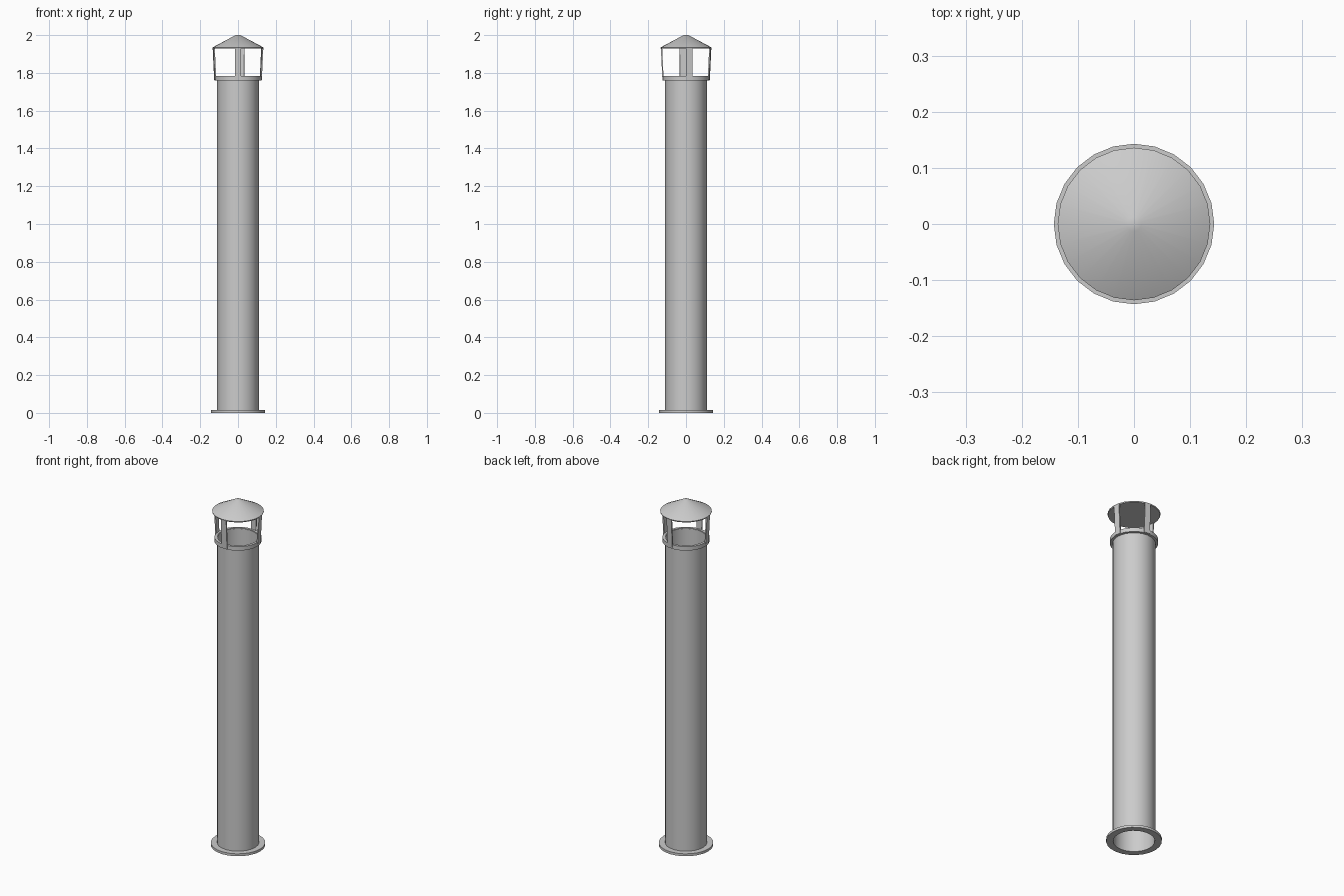
import bpy, bmesh, math

if "Cube" in bpy.data.objects:
    bpy.data.objects.remove(bpy.data.objects["Cube"])

SIDES = 24


def finish(name, bm):
    bmesh.ops.recalc_face_normals(bm, faces=bm.faces[:])
    mesh = bpy.data.meshes.new(name)
    bm.to_mesh(mesh)
    bm.free()
    obj = bpy.data.objects.new(name, mesh)
    bpy.context.collection.objects.link(obj)
    bpy.ops.object.select_all(action='DESELECT')
    obj.select_set(True)
    bpy.context.view_layer.objects.active = obj
    bpy.ops.object.shade_smooth_by_angle(angle=math.radians(30))
    return obj


def lathe(name, profile, closed=True):
    """Revolve (radius, z) points; open profiles get flat end caps."""
    bm = bmesh.new()
    rings = []
    for r, z in profile:
        rings.append([bm.verts.new((r * math.cos(2 * math.pi * i / SIDES),
                                    r * math.sin(2 * math.pi * i / SIDES), z))
                      for i in range(SIDES)])
    pairs = list(zip(rings, rings[1:]))
    if closed:
        pairs.append((rings[-1], rings[0]))
    else:
        bm.faces.new(rings[0])
        bm.faces.new(rings[-1])
    for a, b in pairs:
        for i in range(SIDES):
            j = (i + 1) % SIDES
            bm.faces.new((a[i], a[j], b[j], b[i]))
    return finish(name, bm)


def tube(name, inner, outer, z0, z1):
    return lathe(name, [(inner, z0), (outer, z0), (outer, z1), (inner, z1)])


# Hollow pipe, base flange and top collar
tube("pipe", 0.107, 0.11, 0.0, 1.78)
tube("base_flange", 0.109, 0.143, 0.0, 0.014)
tube("collar", 0.109, 0.124, 1.76, 1.783)

# Conical rain cap with a small flat tip
lathe("rain_cap", [(0.134, 1.928), (0.136, 1.934), (0.013, 2.0)], closed=False)

# Thin straps leaning outwards from the collar to the cap rim
for n, deg in enumerate((7.5, 82.5, 187.5, 270)):
    bm = bmesh.new()
    bmesh.ops.create_cube(bm, size=1)
    for v in bm.verts:
        top = v.co.z > 0
        outer = 0.133 if top else 0.125
        v.co = (outer if v.co.x > 0 else outer - 0.007,
                v.co.y * 0.034, 1.931 if top else 1.762)
    strap = finish(f"cap_strap_{n + 1}", bm)
    strap.rotation_euler.z = math.radians(deg)
